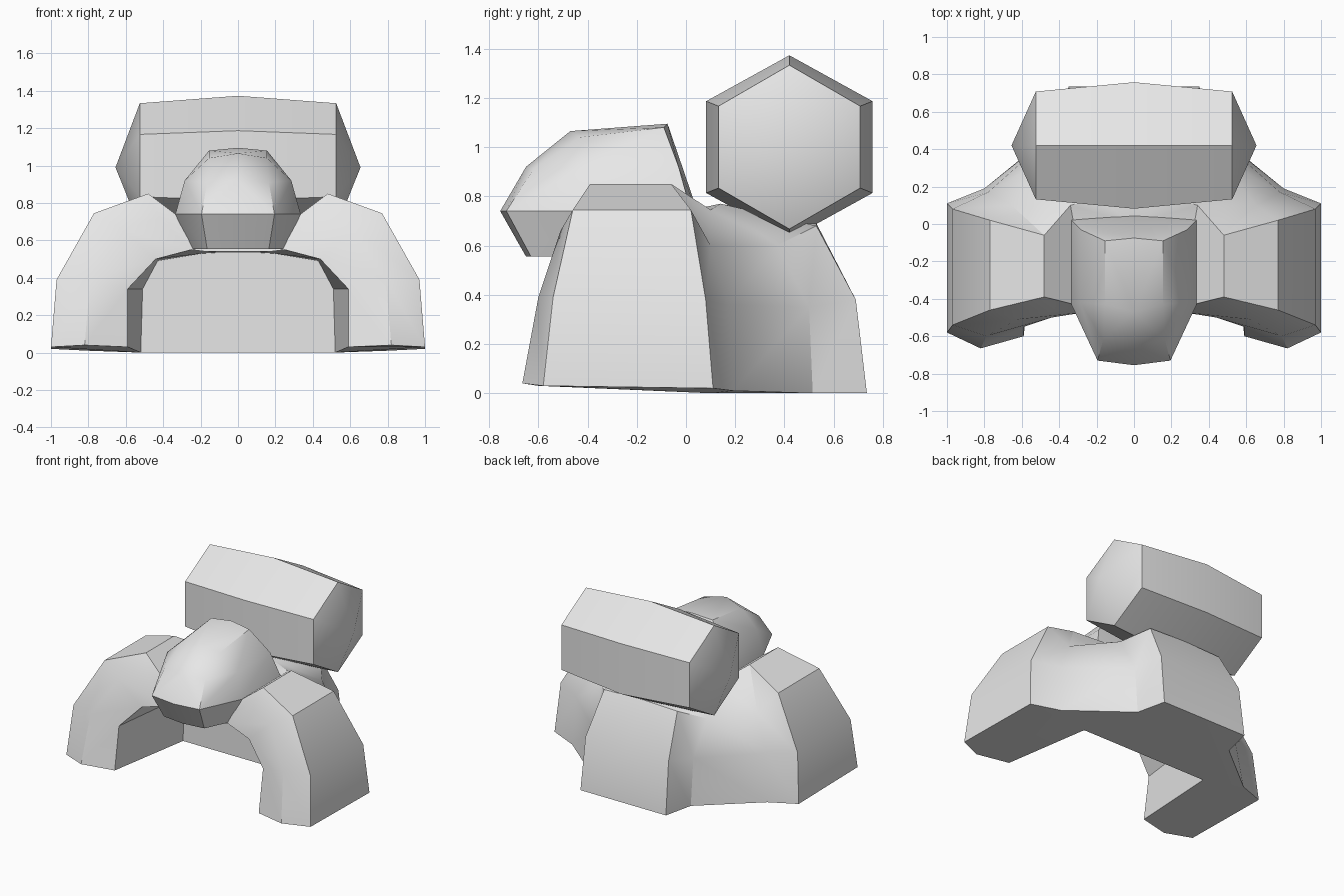
import bpy
import bmesh
import math

cube = bpy.data.objects.get("Cube")
if cube:
    bpy.data.objects.remove(cube, do_unlink=True)

grey = bpy.data.materials.new("plain grey")
grey.use_nodes = True
grey.diffuse_color = (0.8, 0.8, 0.8, 1)
grey.node_tree.nodes["Principled BSDF"].inputs["Base Color"].default_value = (0.8, 0.8, 0.8, 1)


def flip(points):
    return [(-x, y, z) for x, y, z in points]


def finish(bm, name):
    """Turn a bmesh into a named grey object, smooth with sharp corners kept."""
    bmesh.ops.recalc_face_normals(bm, faces=bm.faces[:])
    mesh = bpy.data.meshes.new(name)
    bm.to_mesh(mesh)
    bm.free()
    mesh.materials.append(grey)
    obj = bpy.data.objects.new(name, mesh)
    bpy.context.collection.objects.link(obj)
    bpy.ops.object.select_all(action="DESELECT")
    obj.select_set(True)
    bpy.context.view_layer.objects.active = obj
    bpy.ops.object.shade_smooth_by_angle(angle=math.radians(30))
    return obj


class Shell:
    """Collects faces, welding shared corners; can mirror across x = 0."""

    def __init__(self):
        self.bm = bmesh.new()
        self.seen = {}

    def vert(self, p):
        key = tuple(round(c, 4) + 0.0 for c in p)
        if key not in self.seen:
            self.seen[key] = self.bm.verts.new(key)
        return self.seen[key]

    def face(self, points):
        verts = list(dict.fromkeys(self.vert(p) for p in points))
        if len(verts) > 2 and not self.bm.faces.get(verts):
            self.bm.faces.new(verts)

    def pair(self, points):
        self.face(points)
        self.face(flip(points))

    def grid(self, rows, add):
        for a, b in zip(rows, rows[1:]):
            for i in range(len(a) - 1):
                add([a[i], a[i + 1], b[i + 1], b[i]])


# Shoulder arch, from foot to neck: outer back, outer front, ridge, inner front, inner back
stations = [
    [(1, .11, .02), (1, -.58, .03), (.82, -.665, .04), (.59, -.6, .03), (.52, .1, 0)],
    [(.97, .08, .38), (.97, -.54, .39), (.79, -.6, .39), (.59, -.55, .34), (.51, .1, .34)],
    [(.77, .02, .745), (.77, -.46, .745), (.62, -.51, .66), (.44, -.5, .5), (.43, .1, .49)],
    [(.48, -.06, .85), (.48, -.39, .85), (.42, -.46, .72), (.25, -.47, .55), (.19, .1, .53)],
    [(.32, -.01, .73), (.32, -.43, .73), (.28, -.45, .64), (.17, -.46, .54), (.1, .1, .535)],
    [(0, 0, .74), (0, -.4, .72), (0, -.42, .64), (0, -.44, .54), (0, .1, .535)],
]
outer = [s[0] for s in stations]

# Back of the cloak: upright columns from the side round to the centre
columns = [
    outer[:5],
    [(.8, .19, .01), (.78, .17, .36), (.655, .1, .6), outer[3], outer[4]],
    [(.4, .515, 0), (.41, .5, .35), (.43, .37, .6), (.34, .1, .745), outer[4]],
    [(.35, .735, 0), (.34, .69, .38), (.3, .53, .68), (.2, .14, .77), outer[5]],
    [(0, .735, 0), (0, .69, .38), (0, .53, .69), (0, .14, .77), outer[5]],
]
cloak = Shell()
cloak.grid(stations, cloak.pair)
cloak.grid(columns, cloak.pair)
middle = (0, .1, 0)
cloak.pair(stations[0])
cloak.pair([c[0] for c in columns] + [middle, stations[0][4]])
cloak.pair([s[4] for s in stations] + [middle])
finish(cloak.bm, "shoulder_cloak")

# Hood: one convex block
half = [
    (0, -.075, 1.095), (.155, -.09, 1.08), (.285, -.03, .92), (.335, .02, .74),
    (0, -.47, 1.065), (.155, -.43, 1.04), (.285, -.42, .92), (.335, -.43, .74),
    (0, -.65, .92), (.165, -.62, .91), (0, -.755, .74), (.195, -.73, .74),
    (0, -.65, .555), (.165, -.63, .555), (.25, -.45, .555), (.25, .04, .6), (0, .05, .73),
]
bm = bmesh.new()
for p in set(half + flip(half)):
    bm.verts.new(p)
hull = bmesh.ops.convex_hull(bm, input=bm.verts[:])
loose = [v for v in bm.verts if not v.link_faces]
bmesh.ops.delete(bm, geom=loose, context="VERTS")
bmesh.ops.dissolve_limit(bm, angle_limit=math.radians(3), verts=bm.verts[:], edges=bm.edges[:])
finish(bm, "hood")


# Bedroll: six-sided roll, fuller at the middle, with shallow pointed ends
def hexagon(x, width, height):
    turns = [math.radians(60 * i) for i in range(7)]
    side = width / math.sin(math.radians(60))
    return [(x, .42 + side * math.sin(t), 1.0 + height * math.cos(t)) for t in turns]


roll = Shell()
end = hexagon(.525, .288, .333)
roll.grid([end, hexagon(0, .338, .373), flip(end)], roll.face)
for a, b in zip(end, end[1:]):
    roll.pair([a, b, (.655, .42, .99)])
finish(roll.bm, "bedroll")
